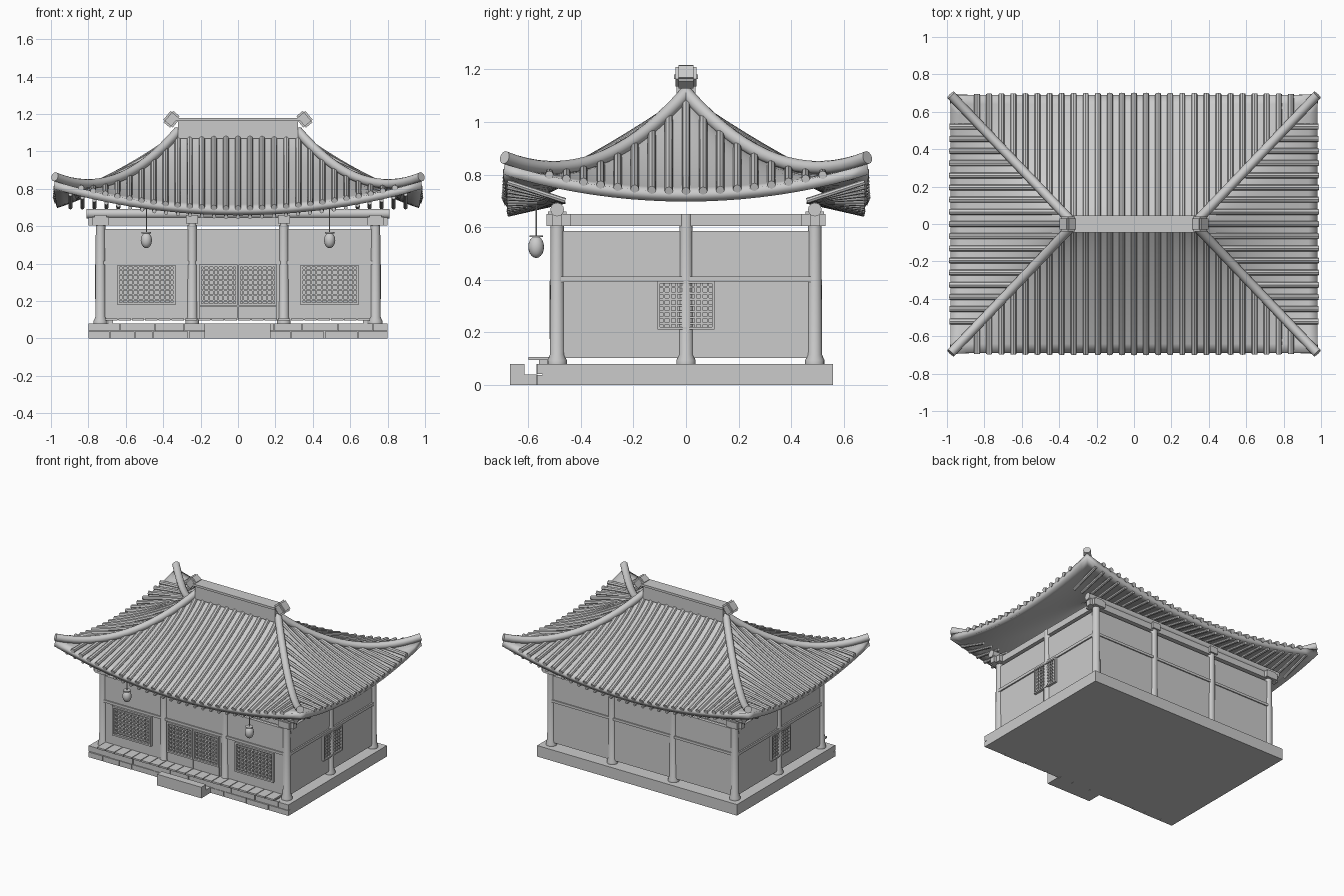
import bpy, bmesh, math, random
from mathutils import Matrix, Vector

random.seed(4)
if "Cube" in bpy.data.objects:
    bpy.data.objects.remove(bpy.data.objects["Cube"])

stone = bpy.data.materials.new("plain grey")
stone.use_nodes = True
stone.diffuse_color = (0.6, 0.6, 0.6, 1)
stone.node_tree.nodes["Principled BSDF"].inputs["Base Color"].default_value = (0.6, 0.6, 0.6, 1)


def finish(ob, smooth=False):
    ob.data.materials.clear()
    ob.data.materials.append(stone)
    if smooth:
        bpy.ops.object.select_all(action='DESELECT')
        ob.select_set(True)
        bpy.context.view_layer.objects.active = ob
        bpy.ops.object.shade_smooth_by_angle(angle=math.radians(40))
    return ob


def from_bmesh(name, bm, smooth=False):
    me = bpy.data.meshes.new(name)
    bm.to_mesh(me)
    bm.free()
    ob = bpy.data.objects.new(name, me)
    bpy.context.collection.objects.link(ob)
    return finish(ob, smooth)


def boxes(name, spans):
    """One object made of boxes, each (x0, x1, y0, y1, z0, z1)."""
    bm = bmesh.new()
    for x0, x1, y0, y1, z0, z1 in spans:
        mat = Matrix.Translation(((x0 + x1) / 2, (y0 + y1) / 2, (z0 + z1) / 2))
        mat = mat @ Matrix.Diagonal((abs(x1 - x0), abs(y1 - y0), z1 - z0, 1))
        bmesh.ops.create_cube(bm, size=1, matrix=mat)
    return from_bmesh(name, bm)


def lathe(name, profile, centres, n=16):
    """Turned shape from (radius, z) points, repeated at (x, y) centres."""
    bm = bmesh.new()
    for cx, cy in centres:
        rings = [[bm.verts.new((cx + r * math.cos(math.tau * i / n),
                                cy + r * math.sin(math.tau * i / n), z))
                  for i in range(n)] for r, z in profile]
        for a, b in zip(rings, rings[1:]):
            for i in range(n):
                j = (i + 1) % n
                bm.faces.new((a[i], a[j], b[j], b[i]))
        bm.faces.new(rings[0][::-1])
        bm.faces.new(rings[-1])
    return from_bmesh(name, bm, True)


def tubes(name, paths, radius, res=2):
    cu = bpy.data.curves.new(name, 'CURVE')
    cu.dimensions = '3D'
    cu.bevel_depth, cu.bevel_resolution, cu.use_fill_caps = radius, res, True
    for path in paths:
        sp = cu.splines.new('POLY')
        sp.points.add(len(path) - 1)
        for p, co in zip(sp.points, path):
            p.co = (*co, 1)
    tmp = bpy.data.objects.new(name + "_path", cu)
    bpy.context.collection.objects.link(tmp)
    dg = bpy.context.evaluated_depsgraph_get()
    me = bpy.data.meshes.new_from_object(tmp.evaluated_get(dg))
    bpy.data.objects.remove(tmp)
    ob = bpy.data.objects.new(name, me)
    bpy.context.collection.objects.link(ob)
    return finish(ob, True)


# Roof shape: s runs from ridge (0) to eave (1)
RX, EX, EY = 0.32, 0.66, 0.69
hip = lambda s: 1.085 - 0.775 * s + 0.53 * s * s


def front_z(x, s):
    mid = 1.085 - 0.48 * s + 0.09 * s * s
    return mid + (hip(s) - mid) * (x / (RX + EX * s)) ** 2


def side_z(y, s):
    mid = 1.085 - 0.48 * s + 0.13 * s * s
    return mid + (hip(s) - mid) * (y / max(EY * s, 1e-6)) ** 2


def front_pt(x, s, sg, lift=0):
    return (x, sg * EY * s, front_z(x, s) + lift)


def side_pt(y, s, sg, lift=0):
    return (sg * (RX + EX * s), y, side_z(y, s) + lift)


# Roof shell
bm = bmesh.new()
N, M = 14, 20
for sg in (-1, 1):
    for kind in ("front", "side"):
        grid = []
        for i in range(N + 1):
            s = i / N
            row = [(2 * j / M - 1) for j in range(M + 1)]
            pts = [front_pt(u * (RX + EX * s), s, sg) if kind == "front"
                   else side_pt(u * EY * s, s, sg) for u in row]
            grid.append([bm.verts.new(p) for p in pts])
        for a, b in zip(grid, grid[1:]):
            for j in range(M):
                bm.faces.new((a[j], a[j + 1], b[j + 1], b[j]))
bmesh.ops.remove_doubles(bm, verts=bm.verts, dist=0.0005)
bm.normal_update()
bmesh.ops.reverse_faces(bm, faces=[f for f in bm.faces if f.normal.z < 0])
roof = from_bmesh("roof_shell", bm, True)
mod = roof.modifiers.new("thickness", 'SOLIDIFY')
mod.thickness, mod.offset = 0.04, -1

# Tile rolls running down each slope
steps = lambda s0: [s0 + (1.008 - s0) * k / 10 for k in range(11)]
xs = [0.0645 * i for i in range(-13, 14)]
ys = [0.065 * i for i in range(-8, 9)]
tubes("long_slope_tiles", [[front_pt(x, s, sg, 0.004) for s in steps(max(0.02, (abs(x) - RX) / EX))]
                           for x in xs for sg in (-1, 1)], 0.016)
tubes("end_slope_tiles", [[side_pt(y, s, sg, 0.004) for s in steps(max(0.04, abs(y) / EY))]
                          for y in ys for sg in (-1, 1)], 0.016)

# Hip rolls, ridge and ridge ornaments
tubes("hip_rolls", [[(sx * (RX + EX * s), sy * EY * s, hip(s) + 0.025)
                     for s in [k / 16 for k in range(17)]]
                    for sx in (-1, 1) for sy in (-1, 1)], 0.025, 4)
boxes("ridge", [(-0.32, 0.32, -0.036, 0.036, 1.07, 1.168),
                (-0.33, 0.33, -0.046, 0.046, 1.164, 1.18)])
for sx, label in ((1, "left"), (-1, "right")):
    bm = bmesh.new()
    mat = (Matrix.Translation((sx * 0.355, 0, 1.172)) @ Matrix.Rotation(-sx * math.radians(40), 4, 'Y')
           @ Matrix.Diagonal((0.065, 0.078, 0.08, 1)))
    bmesh.ops.create_cube(bm, size=1, matrix=mat)
    bmesh.ops.bevel(bm, geom=bm.edges[:], offset=0.01, segments=2, affect='EDGES')
    from_bmesh("ridge_ornament_" + label, bm, True)

# Rafters under the long eaves
tubes("rafters", [[(x, sg * 0.46, 0.70), (x, sg * 0.68, front_z(x, 1) - 0.045)]
                  for x in [0.064 * i for i in range(-14, 15)] for sg in (-1, 1)], 0.011)

# Columns, capitals, beams and log purlins
PX, PY = 0.735, 0.49
posts = [(x, y) for x in (-PX, -PX / 3, PX / 3, PX) for y in (-PY, PY)] + [(-PX, 0), (PX, 0)]
lathe("columns", [(0.037, 0.08), (0.037, 0.093), (0.028, 0.115), (0.025, 0.65)], posts)
boxes("capitals", [(x - 0.032, x + 0.032, y - 0.035, y + 0.035, 0.615, 0.66)
                   for x, y in posts if y != 0])
boxes("corner_brackets", [(sx * 0.69, sx * 0.78, sy * 0.44, sy * 0.53, 0.605, 0.65)
                          for sx in (-1, 1) for sy in (-1, 1)])
boxes("beams", [(-0.8, 0.8, s * PY - 0.018, s * PY + 0.018, 0.604, 0.648) for s in (-1, 1)]
      + [(s * PX - 0.018, s * PX + 0.018, -0.53, 0.53, 0.604, 0.65) for s in (-1, 1)])
tubes("log_purlins", [[(-0.81, s * PY, 0.667), (0.81, s * PY, 0.667)] for s in (-1, 1)], 0.026, 4)

# Walls and middle rails
boxes("walls", [(-0.73, 0.73, s * PY - 0.012, s * PY + 0.012, 0.102, 0.585) for s in (-1, 1)]
      + [(s * PX - 0.012, s * PX + 0.012, -0.48, 0.48, 0.102, 0.585) for s in (-1, 1)])
boxes("middle_rails", [(-0.73, 0.73, s * PY - 0.02, s * PY + 0.02, 0.395, 0.413) for s in (-1, 1)]
      + [(s * PX - 0.022, s * PX + 0.022, -0.48, 0.48, 0.392, 0.413) for s in (-1, 1)])


def lattice(a0, a1, z0, z1, face, out, frame=0.012, cell=0.027):
    """Framed lattice; a is along the wall, depth goes outward from face."""
    near, far = face + out * 0.01, face + out * 0.018
    spans = [(a0, a1, face, far, z0, z0 + frame), (a0, a1, face, far, z1 - frame, z1),
             (a0, a0 + frame, face, far, z0, z1), (a1 - frame, a1, face, far, z0, z1)]
    na, nz = round((a1 - a0) / cell), round((z1 - z0) / cell)
    for i in range(1, na):
        a = a0 + (a1 - a0) * i / na
        spans.append((a - 0.004, a + 0.004, face, near, z0, z1))
    for i in range(1, nz):
        z = z0 + (z1 - z0) * i / nz
        spans.append((a0, a1, face, near, z - 0.004, z + 0.004))
    return spans


# Front windows, doors and side windows
FACE = -PY - 0.012
for s, label in ((1, "left"), (-1, "right")):
    a0, a1 = sorted((s * 0.335, s * 0.645))
    boxes("front_window_" + label, lattice(a0, a1, 0.18, 0.393, FACE, -1))
    a0, a1 = sorted((s * 0.002, s * 0.208))
    boxes("door_" + label, lattice(a0, a1, 0.175, 0.395, FACE, -1)
          + [(a0, a1, FACE, FACE - 0.01, 0.108, 0.172)])
    side = lattice(-0.108, 0.108, 0.21, 0.395, s * (PX + 0.012), s, 0.01, 0.024)
    boxes("side_window_" + label, [(c, d, a, b, z0, z1) for a, b, c, d, z0, z1 in side])

# Platform with stone facing, step and plank walk
boxes("platform", [(-0.8, 0.8, -0.545, 0.56, 0, 0.08)])
bricks = []
for z0, z1 in ((0, 0.037), (0.041, 0.08)):
    x = -0.8
    while x < 0.8:
        end = x + random.uniform(0.09, 0.2)
        end = 0.8 if end > 0.73 else end
        bricks.append((x, end - (0.004 if end < 0.8 else 0), -0.57 + random.uniform(0, 0.006), -0.54, z0, z1))
        x = end
boxes("facing_stones", bricks)
boxes("front_step", [(-0.18, 0.175, -0.67, -0.615, 0, 0.08), (-0.18, 0.175, -0.617, -0.565, 0, 0.04)])
W = 1.42 / 20
boxes("plank_walk", [(-0.71 + i * W, -0.71 + (i + 1) * W - 0.005, -0.6, -0.49, 0.095, 0.107)
                     for i in range(20)])
boxes("plank_joists", [(x - 0.012, x + 0.012, -0.56, -0.5, 0.078, 0.096) for x in (-0.68, 0.68)])

# Hanging lanterns
hang = [(-0.49, -0.57), (0.49, -0.57)]
body = [(max(0.003, 0.03 * math.sin(math.pi * k / 10)), 0.525 - 0.042 * math.cos(math.pi * k / 10))
        for k in range(11)]
lathe("lanterns", body, hang)
lathe("lantern_caps", [(0.026, 0.562), (0.026, 0.568)], hang)
lathe("lantern_cords", [(0.003, 0.56), (0.003, 0.72)], hang, 6)
